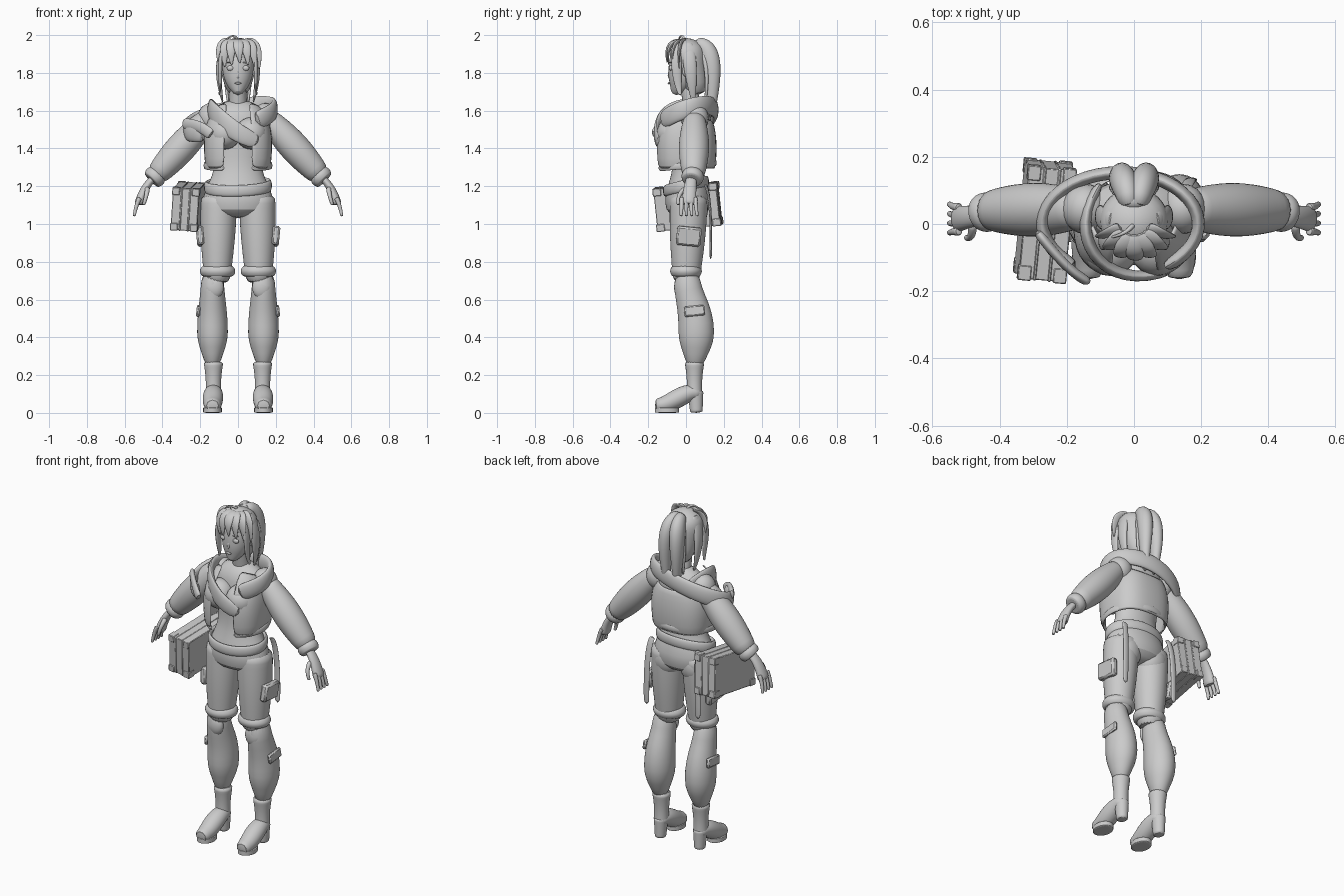
import bpy, bmesh
from math import sin, cos, pi, tau, radians, copysign, comb
from mathutils import Vector, Euler

default_cube = bpy.data.objects.get("Cube")
if default_cube:
    bpy.data.objects.remove(default_cube)

grey = (.6, .6, .6, 1)
clay = bpy.data.materials.new("light grey")
clay.use_nodes = True
clay.diffuse_color = grey
clay.node_tree.nodes["Principled BSDF"].inputs["Base Color"].default_value = grey
AXES = {"X": Vector((1, 0, 0)), "Y": Vector((0, 1, 0)), "Z": Vector((0, 0, 1))}


def finish(bm, name, smooth=False, thickness=0, bevel=0):
    """Turn a bmesh into a shaded object with its modifiers."""
    bmesh.ops.recalc_face_normals(bm, faces=bm.faces)
    mesh = bpy.data.meshes.new(name)
    bm.to_mesh(mesh)
    bm.free()
    mesh.materials.append(clay)
    obj = bpy.data.objects.new(name, mesh)
    bpy.context.collection.objects.link(obj)
    if thickness:
        obj.modifiers.new("thickness", "SOLIDIFY").thickness = thickness
    if bevel:
        obj.modifiers.new("bevel", "BEVEL").width = bevel
    if smooth:
        subdivision = obj.modifiers.new("smooth", "SUBSURF")
        subdivision.levels = subdivision.render_levels = 1
    bpy.ops.object.select_all(action="DESELECT")
    obj.select_set(True)
    bpy.context.view_layer.objects.active = obj
    bpy.ops.object.shade_smooth_by_angle(angle=radians(40))
    return obj


def skin(name, centres, widths, depths, ref="X", closed=False, gap=0, power=1, thickness=0):
    """Skin elliptical rings along a path; a gap leaves the front open."""
    bm = bmesh.new()
    segments = 20
    count = len(centres)
    loops = []
    for i, centre in enumerate(centres):
        if closed:
            along = centres[(i + 1) % count] - centres[i - 1]
        else:
            along = centres[min(i + 1, count - 1)] - centres[max(i - 1, 0)]
        along.normalize()
        across = (AXES[ref] - along * along.dot(AXES[ref])).normalized()
        outward = along.cross(across)
        loop = []
        for k in range(segments):
            share = k / (segments - 1) if gap else k / segments
            angle = gap - pi / 2 + (tau - 2 * gap) * share
            c, s = [copysign(abs(v) ** power, v) for v in (cos(angle), sin(angle))]
            loop.append(bm.verts.new(centre + across * c * widths[i] + outward * s * depths[i]))
        loops.append(loop)
    pairs = list(zip(loops, loops[1:]))
    if closed:
        pairs.append((loops[-1], loops[0]))
    for low, high in pairs:
        for k in range(segments - 1 if gap else segments):
            following = (k + 1) % segments
            bm.faces.new((low[k], low[following], high[following], high[k]))
    if not closed and not gap:
        bm.faces.new(loops[0])
        bm.faces.new(loops[-1])
    return finish(bm, name, True, thickness)


def tube(name, points, width, flat=1, tip=1, swell=0, ref="X", side=1):
    """Sweep along a Bezier path; tip scales the end and swell fattens the middle."""
    steps, degree = 8, len(points) - 1
    controls = [Vector((x * side, y, z)) for x, y, z in points]
    centres, widths = [], []
    for i in range(steps + 1):
        t = i / steps
        centres.append(sum((p * comb(degree, k) * t ** k * (1 - t) ** (degree - k)
                            for k, p in enumerate(controls)), Vector()))
        widths.append(width * (1 + (tip - 1) * t) + swell * sin(pi * t))
    skin(name, centres, widths, [w * flat for w in widths], ref)


def stack(name, rings, x=0, flat=1, **options):
    """Pile up horizontal sections given as (y, z, half width)."""
    widths = [w for y, z, w in rings]
    skin(name, [Vector((x, y, z)) for y, z, w in rings], widths, [w * flat for w in widths], **options)


def hoop(name, height, wide, deep, band, x=0, slope=0, dip=0, gap=0):
    """Ring around the body that slopes sideways and dips at the front."""
    count = 18
    centres = []
    for k in range(count):
        share = k / (count - 1) if gap else k / count
        a = gap + (tau - 2 * gap) * share
        centres.append(Vector((x + wide * sin(a), -deep * cos(a), height + slope * sin(a) - dip * cos(a))))
    skin(name, centres, [band] * count, [band * .4] * count, "Z", closed=not gap)


def box(name, centre, size, turn=(0, 0, 0), bevel=.003):
    bm = bmesh.new()
    bmesh.ops.create_cube(bm, size=1)
    bmesh.ops.scale(bm, vec=size, verts=bm.verts)
    obj = finish(bm, name, bevel=bevel)
    obj.location = centre
    obj.rotation_euler = turn


def ball(name, centre, size):
    bm = bmesh.new()
    bmesh.ops.create_uvsphere(bm, u_segments=20, v_segments=12, radius=1)
    bmesh.ops.scale(bm, vec=size, verts=bm.verts)
    finish(bm, name).location = centre


# Torso and neck
stack("torso", [(.01, 1.03, .1), (.01, 1.07, .19), (.01, 1.15, .19), (.01, 1.22, .155), (.01, 1.3, .12),
                (.02, 1.4, .14), (.03, 1.52, .16), (.04, 1.6, .15), (.04, 1.66, .06)], flat=.65)
tube("neck", [(0, .04, 1.6), (0, 0, 1.78)], width=.05, tip=.8)

# Head and face
stack("head", [(-.07, 1.69, .015), (-.05, 1.71, .04), (-.03, 1.75, .07), (-.01, 1.81, .085),
               (0, 1.9, .09), (0, 1.97, .03)])
tube("nose", [(0, -.08, 1.82), (0, -.1, 1.78), (0, -.08, 1.77)], width=.007)
ball("lips", (0, -.09, 1.745), (.018, .007, .006))

# Hair cap, fringe and loose curl
stack("hair_cap", [(.06, 1.68, .05), (.05, 1.74, .075), (.03, 1.8, .09), (.015, 1.87, .105),
                   (.005, 1.92, .105), (.005, 1.96, .08), (.005, 1.985, .02)], flat=.93)
for i in range(-3, 4):
    across, forward = sin(i * .4), -cos(i * .4)
    tube("fringe_lock", [(across * .04, forward * .03, 1.975), (across * .12, forward * .12, 1.97),
                         (across * .11 + .01, forward * .1, 1.85 - abs(i) * .01)],
         width=.02, flat=.35, tip=.2, swell=.015)
tube("loose_curl", [(0, 0, 1.97), (-.02, -.03, 2.02), (-.07, -.04, 1.97)], width=.008, tip=.4, ref="Y")
ball("hair_tie", (0, .07, 1.95), (.04, .03, .03))

# Open cropped jacket with a wide collar that slips off the right shoulder
stack("jacket_body", [(0, 1.29, .175), (0, 1.4, .185), (0, 1.52, .18), (.04, 1.6, .13)],
      flat=.9, gap=.3, power=.75, thickness=.012)
hoop("jacket_hem", height=1.31, wide=.178, deep=.158, band=.018, dip=.015, gap=.4)
hoop("collar", height=1.555, wide=.235, deep=.155, band=.05, x=-.04, slope=.055, dip=.05, gap=.6)
tube("chest_band", [(-.1, .12, 1.58), (-.22, -.02, 1.7), (-.1, -.22, 1.5), (.11, -.14, 1.43)],
     width=.04, flat=.35, swell=.015, ref="Z")
tube("right_sleeve_flap", [(-.14, -.17, 1.47), (-.2, -.14, 1.53), (-.29, -.02, 1.53)],
     width=.03, flat=.5, ref="Z")

for side, word in ((1, "left_"), (-1, "right_")):
    # Bust and facial features
    ball(word + "bust", (side * .07, -.07, 1.48), (.085, .085, .085))
    ball(word + "eye", (side * .04, -.08, 1.825), (.02, .01, .014))
    ball(word + "eyebrow", (side * .04, -.08, 1.855), (.02, .01, .004))
    ball(word + "ear", (side * .085, 0, 1.81), (.01, .02, .03))

    # Long locks and one half of the ponytail
    tube(word + "front_lock", [(.06, -.04, 1.96), (.12, -.06, 1.88), (.08, -.05, 1.75), (.1, -.03, 1.68)],
         width=.025, flat=.45, tip=.3, swell=.01, ref="Y", side=side)
    tube(word + "rear_lock", [(.06, .01, 1.96), (.13, .02, 1.85), (.08, .04, 1.64)],
         width=.03, flat=.5, tip=.3, swell=.015, ref="Y", side=side)
    tube(word + "ponytail", [(.01, .05, 1.95), (.03, .15, 1.97), (.05, .15, 1.8), (.03, .13, 1.56)],
         width=.03, flat=1.2, tip=.5, swell=.018, side=side)
    tube(word + "ponytail_wisp", [(.02, .07, 1.95), (.09, .13, 1.85), (.05, .1, 1.63)],
         width=.018, tip=.3, side=side)

    # Shoulder, puffed sleeve, cuff and hand
    ball(word + "shoulder", (side * .145, .045, 1.56), (.07, .075, .08))
    tube(word + "sleeve", [(.15, .045, 1.57), (.44, .04, 1.25)],
         width=.055, tip=1.05, swell=.025, ref="Y", side=side)
    tube(word + "cuff", [(.42, .04, 1.27), (.46, .03, 1.23)],
         width=.05, swell=.01, ref="Y", side=side)
    tube(word + "palm", [(.44, .03, 1.25), (.5, .02, 1.2), (.525, .015, 1.1)],
         width=.027, flat=.65, tip=1.5, ref="Y", side=side)
    for i in range(4):
        spread = .05 - i * .024
        tube(word + "finger", [(.52, spread, 1.14), (.54, spread, 1.1), (.55, spread * 1.2, 1.04)],
             width=.013, tip=.6, ref="Y", side=side)
    tube(word + "thumb", [(.48, 0, 1.19), (.48, -.05, 1.16), (.5, -.04, 1.1)],
         width=.014, tip=.6, side=side)

    # Trouser leg: seat, thigh, band above the knee, gathered lower leg
    ball(word + "seat", (side * .09, .04, 1.08), (.09, .077, .1))
    tube(word + "thigh", [(.1, .015, 1.16), (.108, .01, .95), (.11, 0, .68)],
         width=.098, flat=1.03, tip=.68, swell=.01, side=side)
    tube(word + "knee_band", [(.108, 0, .78), (.108, 0, .72)], width=.08, flat=.9, swell=.015, side=side)
    stack(word + "lower_leg", [(0, .75, .06), (.01, .65, .063), (.04, .56, .075), (.055, .47, .083),
                               (.055, .38, .083), (.05, .31, .055), (.045, .24, .035)],
          x=side * .135, flat=1.16)
    ball(word + "kneecap", (side * .125, -.035, .665), (.05, .028, .06))
    box(word + "thigh_pocket", (side * .2, .015, .935), (.04, .13, .1), (-.1, side * .1, 0), bevel=.01)
    box(word + "calf_pocket", (side * .21, .045, .54), (.02, .11, .055), (.1, side * -.1, 0), bevel=.007)

    # Heeled ankle boot
    tube(word + "boot_shaft", [(.13, .045, .275), (.13, .045, .08)],
         width=.054, tip=.8, swell=-.007, side=side)
    tube(word + "boot_foot", [(.13, .08, .1), (.13, 0, .14), (.135, -.07, .03), (.135, -.165, .038)],
         width=.036, flat=.93, tip=1.05, swell=.018, side=side)
    tube(word + "boot_sole", [(.135, -.1, 0), (.135, -.1, .03)], width=.05, flat=1.3, side=side)
    tube(word + "boot_heel", [(.13, .055, 0), (.13, .05, .12)], width=.03, flat=1.1, tip=1.3, side=side)

    # Strap hanging behind the hip
    tube(word + "hip_strap", [(.15, .1, 1.21), (.17, .14, 1.15), (.17, .13, .81)],
         width=.018, flat=.4, side=side)

# Slanted hip sash
hoop("hip_sash", height=1.2, wide=.172, deep=.112, band=.03, slope=.005, dip=.025)

# Travel case by the right hip, tilted as one piece
tilt = Euler((.1, .07, -.09))
middle = Vector((-.265, .01, 1.093))


def case_part(name, offset, size):
    box(name, middle + tilt.to_matrix() @ Vector(offset), size, tilt)


case_part("case_body", (0, 0, 0), (.14, .335, .225))
for x in (-1, 1):
    case_part("case_rim", (x * .022, 0, 0), (.01, .34, .23))
    for y in (-1, 1):
        for z in (-1, 1):
            case_part("case_corner", (x * .053, y * .15, z * .095), (.04, .045, .04))
